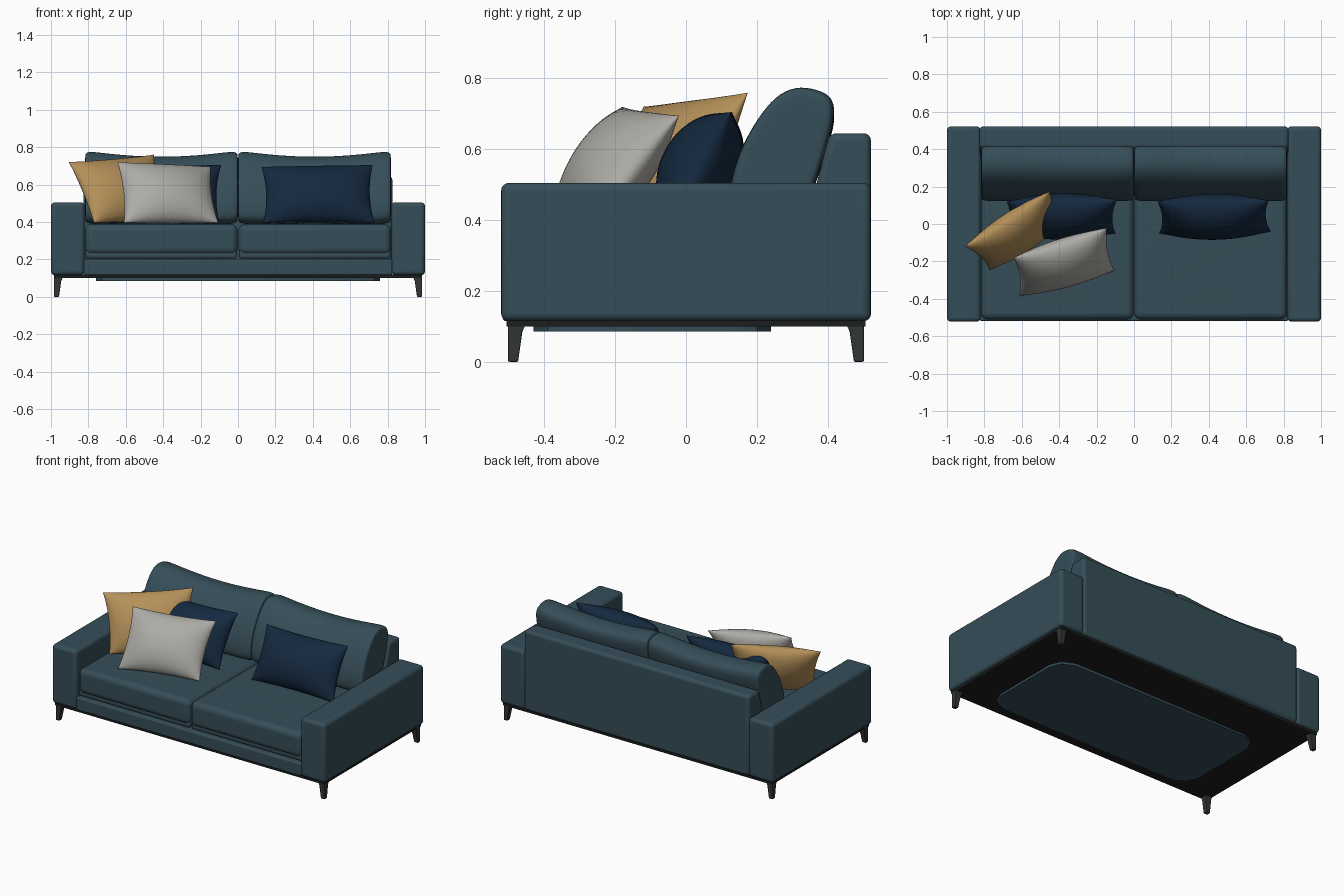
import bpy, bmesh, math
from mathutils import Vector

old = bpy.data.objects.get("Cube")
if old:
    bpy.data.objects.remove(old, do_unlink=True)


def material(name, rgb):
    m = bpy.data.materials.new(name)
    m.use_nodes = True
    m.diffuse_color = (*rgb, 1)
    bsdf = next(n for n in m.node_tree.nodes if n.type == 'BSDF_PRINCIPLED')
    bsdf.inputs["Base Color"].default_value = (*rgb, 1)
    bsdf.inputs["Roughness"].default_value = 0.8
    return m


TEAL = material("teal fabric", (0.036, 0.075, 0.098))
NAVY = material("navy fabric", (0.007, 0.022, 0.05))
MUSTARD = material("mustard fabric", (0.46, 0.28, 0.10))
GREY = material("light grey fabric", (0.42, 0.41, 0.38))
BLACK = material("black lining", (0.012, 0.013, 0.013))
LEG = material("dark leg", (0.03, 0.036, 0.036))


def finish(name, bm, mat, bevel=0, subsurf=0, angle=40):
    bmesh.ops.recalc_face_normals(bm, faces=bm.faces[:])
    mesh = bpy.data.meshes.new(name)
    bm.to_mesh(mesh)
    bm.free()
    mesh.materials.append(mat)
    ob = bpy.data.objects.new(name, mesh)
    bpy.context.collection.objects.link(ob)
    if bevel:
        mod = ob.modifiers.new("Bevel", 'BEVEL')
        mod.width, mod.segments = bevel, 4
    if subsurf:
        mod = ob.modifiers.new("Subdivision", 'SUBSURF')
        mod.levels = mod.render_levels = subsurf
    bpy.ops.object.select_all(action='DESELECT')
    ob.select_set(True)
    bpy.context.view_layer.objects.active = ob
    bpy.ops.object.shade_smooth_by_angle(angle=math.radians(angle))
    return ob


def loft(name, rings, mat, **kw):
    """Skin a list of equal closed rings and cap both ends."""
    bm = bmesh.new()
    vs = [[bm.verts.new(p) for p in ring] for ring in rings]
    n = len(vs[0])
    for a, b in zip(vs, vs[1:]):
        for i in range(n):
            j = (i + 1) % n
            bm.faces.new((a[i], a[j], b[j], b[i]))
    bm.faces.new(vs[0])
    bm.faces.new(vs[-1])
    return finish(name, bm, mat, **kw)


def rect(x0, x1, y0, y1, z):
    return [(x0, y0, z), (x1, y0, z), (x1, y1, z), (x0, y1, z)]


def box(name, x, y, z, mat, bevel=0):
    return loft(name, [rect(*x, *y, h) for h in z], mat, bevel=bevel)


def extrude_x(name, profile, x0, x1, mat, bevel=0):
    return loft(name, [[(x, y, z) for y, z in profile] for x in (x0, x1)], mat, bevel=bevel)


# Frame: arms, front rail and sloped back panel
for side, s in (("left", 1), ("right", -1)):
    box(side + "_arm", sorted((0.82 * s, s)), (-0.522, 0.522), (0.115, 0.505), TEAL, 0.022)
box("base", (-0.825, 0.825), (-0.518, 0.45), (0.115, 0.2), TEAL, 0.01)
extrude_x("back_panel", [(0.522, 0.115), (0.522, 0.645), (0.405, 0.645), (0.355, 0.45), (0.355, 0.115)],
          -0.825, 0.825, TEAL, 0.02)

# Underside lining and its cut-corner panel
box("lining", (-0.985, 0.985), (-0.507, 0.507), (0.1, 0.12), BLACK)
X, Y0, Y1, C = 0.76, -0.43, 0.24, 0.11
outline = [(-X + C, Y0), (X - C, Y0), (X - 0.03, Y0 + 0.04), (X, Y0 + C), (X, Y1 - C), (X - 0.03, Y1 - 0.04),
           (X - C, Y1), (-X + C, Y1), (-X + 0.03, Y1 - 0.04), (-X, Y1 - C), (-X, Y0 + C), (-X + 0.03, Y0 + 0.04)]
loft("underside_panel", [[(x, y, z) for x, y in outline] for z in (0.085, 0.105)], TEAL)

# Tapered legs, straight on the outside
for sx, nx in ((1, "left"), (-1, "right")):
    for sy, ny in ((1, "back"), (-1, "front")):
        rings = []
        for z, w in ((0, 0.028), (0.085, 0.04), (0.118, 0.055)):
            rings.append(rect(0.985 * sx, (0.985 - w) * sx, 0.502 * sy, (0.502 - w) * sy, z))
        loft(f"{ny}_{nx}_leg", rings, LEG, bevel=0.004)

# Seat cushions with a gently crowned top
for side, s in (("left", 1), ("right", -1)):
    box(side + "_seat_border", sorted((0.006 * s, 0.815 * s)), (-0.5, 0.355), (0.205, 0.25), TEAL, 0.012)
    ob = box(side + "_seat_cushion", sorted((0.002 * s, 0.818 * s)), (-0.51, 0.355), (0.225, 0.388), TEAL, 0.035)
    ob.modifiers["Bevel"].segments = 6
    bm = bmesh.new()
    bmesh.ops.create_grid(bm, x_segments=16, y_segments=16, size=1)
    for v in bm.verts:
        u, w = v.co.x, v.co.y
        v.co = (0.41 * s + 0.37 * u, -0.075 + 0.395 * w, 0.386 + 0.012 * (1 - u * u) * (1 - w * w))
    finish(side + "_seat_crown", bm, TEAL)

# Leaning back cushions, dipping along the top
PROFILE = [(0.13, 0.385), (0.118, 0.45), (0.128, 0.53), (0.158, 0.615), (0.2, 0.69), (0.25, 0.757),
           (0.31, 0.787), (0.37, 0.778), (0.42, 0.755), (0.42, 0.69), (0.39, 0.58), (0.35, 0.46), (0.325, 0.385)]
for side, s in (("left", 1), ("right", -1)):
    rings = []
    for t, k in ((-1, 0.8), (-1, 0.94), (-0.93, 1), (-0.65, 1), (-0.3, 1), (0, 1),
                 (0.3, 1), (0.65, 1), (0.93, 1), (1, 0.94), (1, 0.8)):
        ring = []
        for y, z in PROFILE:
            dip = 0.034 * (1 - t * t) * max(0, (z - 0.5) / 0.28)
            ring.append((s * 0.409 + 0.408 * t, 0.27 + (y - 0.27) * k, 0.58 + (z - 0.58) * k - dip))
        rings.append(ring)
    loft(side + "_back_cushion", rings, TEAL, subsurf=2, angle=60)


def pillow(name, tl, tr, bl, br, half, mat, n=28):
    """Plump pillow stretched between four corners, with pinched sides."""
    tl, tr, bl, br = map(Vector, (tl, tr, bl, br))
    normal = (tr - tl + br - bl).cross(tl - bl + tr - br).normalized()
    bm = bmesh.new()
    for face in (1, -1):
        grid = []
        for i in range(n + 1):
            row = []
            for j in range(n + 1):
                u, v = (math.sin(math.pi / 2 * (2 * q / n - 1)) for q in (i, j))
                puff = half * ((1 - u * u) * (1 - v * v)) ** 0.55
                a = 0.5 + 0.5 * u * (1 - 0.07 * (1 - v * v))
                b = 0.5 + 0.5 * v * (1 - 0.05 * (1 - u * u))
                p = bl.lerp(br, a).lerp(tl.lerp(tr, a), b) + normal * puff * face
                p.z = max(p.z, 0.392)
                row.append(bm.verts.new(p))
            grid.append(row)
        for i in range(n):
            for j in range(n):
                bm.faces.new((grid[i][j], grid[i + 1][j], grid[i + 1][j + 1], grid[i][j + 1]))
    bmesh.ops.remove_doubles(bm, verts=bm.verts[:], dist=0.0002)
    finish(name, bm, mat, angle=80)


# Throw pillows
pillow("left_navy_pillow", (0.125, 0.12, 0.695), (0.72, 0.125, 0.705), (0.135, -0.05, 0.395),
       (0.73, -0.04, 0.395), 0.11, NAVY)
pillow("right_navy_pillow", (-0.68, 0.12, 0.695), (-0.09, 0.13, 0.705), (-0.69, -0.04, 0.395),
       (-0.1, -0.05, 0.395), 0.11, NAVY)
pillow("mustard_pillow", (-0.905, -0.12, 0.72), (-0.45, 0.175, 0.76), (-0.77, -0.245, 0.395),
       (-0.37, 0.02, 0.395), 0.095, MUSTARD)
pillow("light_grey_pillow", (-0.645, -0.18, 0.72), (-0.145, -0.02, 0.695), (-0.61, -0.385, 0.395),
       (-0.105, -0.25, 0.395), 0.1, GREY)
